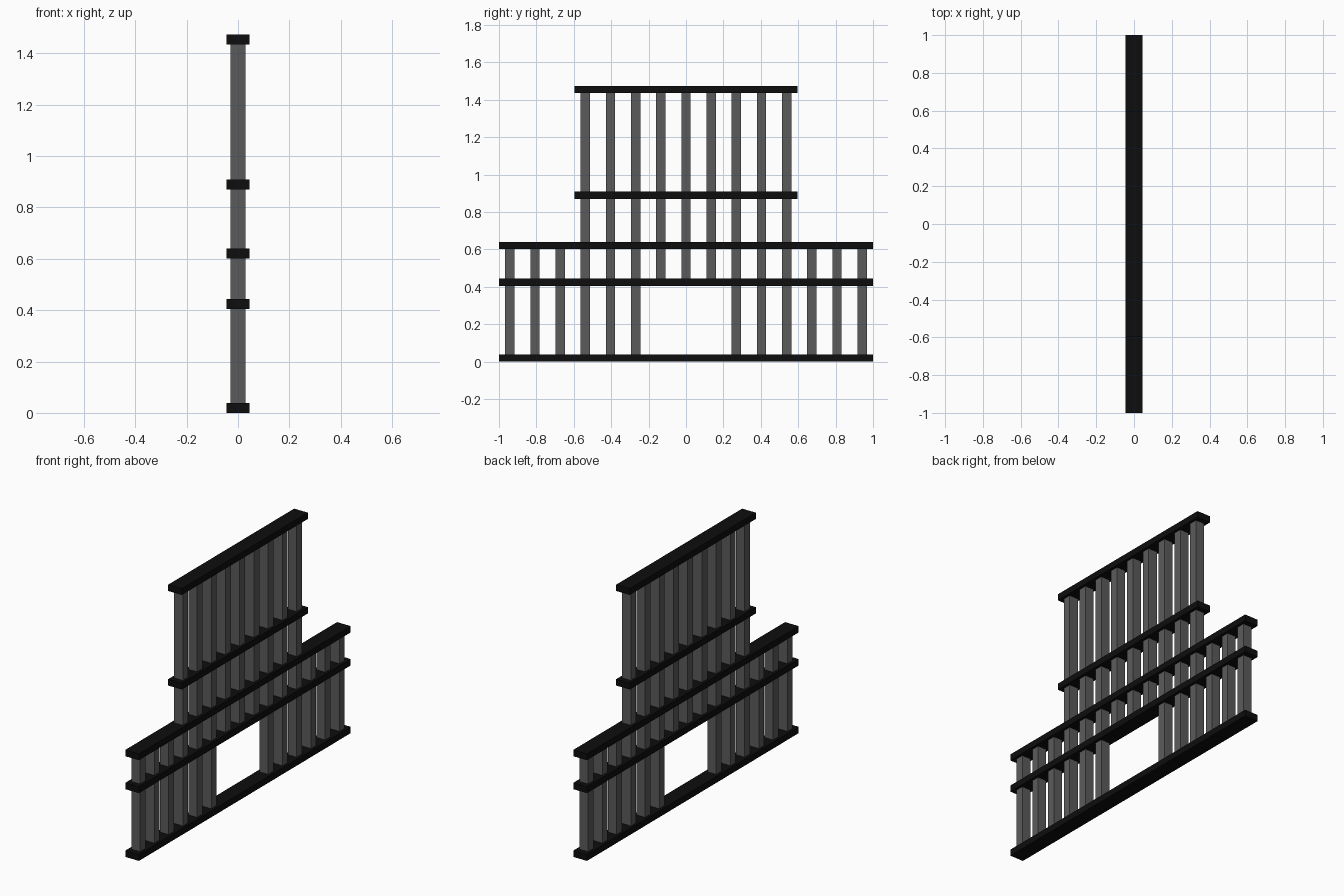
import bpy

if "Cube" in bpy.data.objects:
    bpy.data.objects.remove(bpy.data.objects["Cube"])


def material(name, rgb):
    m = bpy.data.materials.new(name)
    m.diffuse_color = (*rgb, 1.0)
    m.use_nodes = True
    m.node_tree.nodes["Principled BSDF"].inputs["Base Color"].default_value = m.diffuse_color
    return m


black = material("black_rail", (0.004, 0.004, 0.004))
grey = material("dark_grey_bar", (0.105, 0.105, 0.105))


def box(name, y, z0, z1, size_x, size_y, mat):
    bpy.ops.mesh.primitive_cube_add(size=1, location=(0, y, (z0 + z1) / 2))
    ob = bpy.context.object
    ob.name = name
    ob.scale = (size_x, size_y, z1 - z0)
    bpy.ops.object.transform_apply(location=False, rotation=False, scale=True)
    ob.data.materials.append(mat)


# Horizontal rails: three long ones below, two short ones above
RAIL_H = 0.038
for name, z, length in (("bottom_rail", 0.0, 2.0),
                        ("lintel_rail", 0.405, 2.0),
                        ("lower_top_rail", 0.602, 2.0),
                        ("upper_middle_rail", 0.87, 1.19),
                        ("upper_top_rail", 1.435, 1.19)):
    box(name, 0, z, z + RAIL_H, 0.09, length, black)

# Vertical bars: short at the sides, tall in the middle, open below the centre
SPACING = 0.1345
for i in range(-7, 8):
    bottom = 0.42 if abs(i) <= 1 else 0.02
    top = 1.45 if abs(i) <= 4 else 0.62
    box(f"bar_{i + 8}", i * SPACING, bottom, top, 0.058, 0.05, grey)
